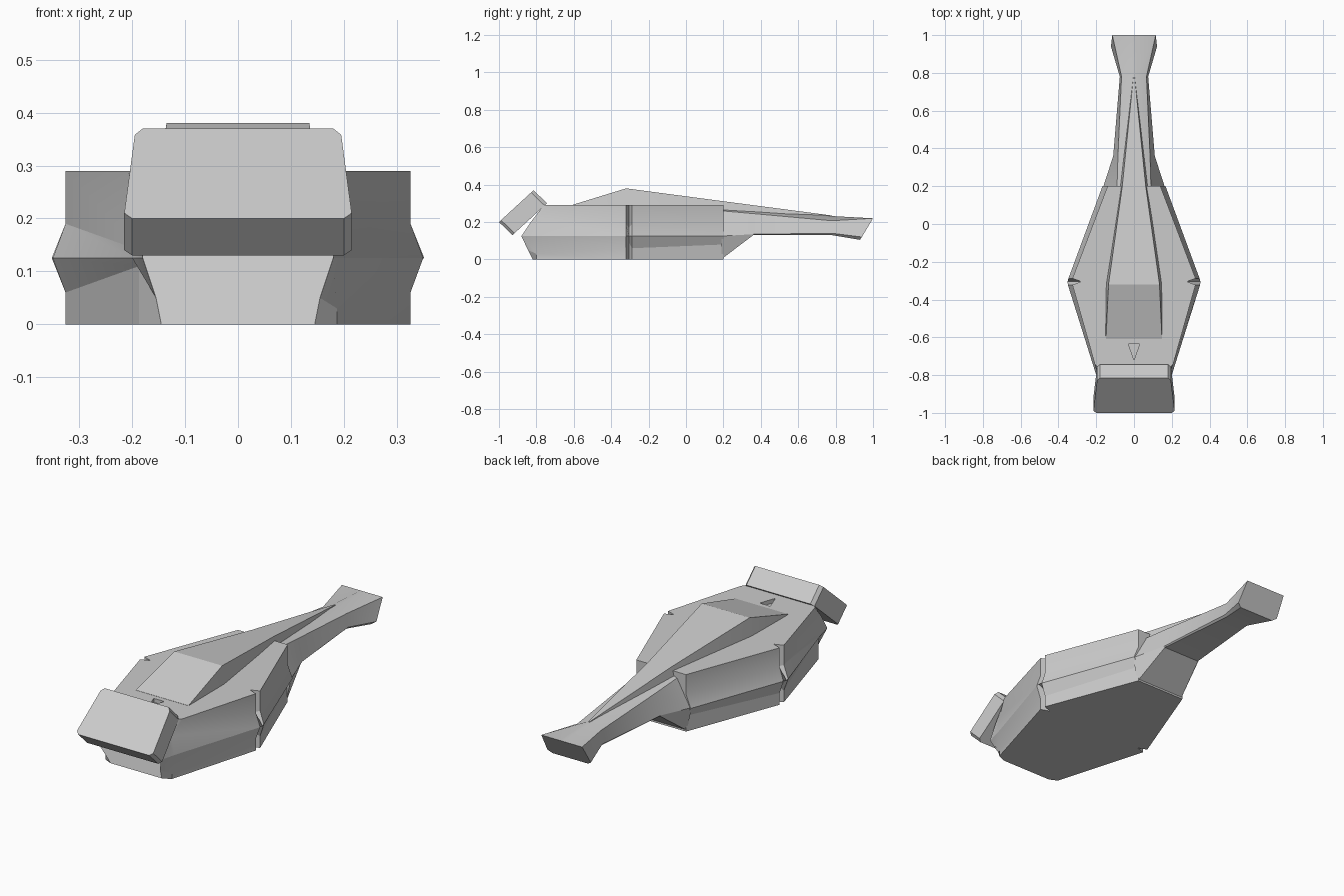
import bpy, bmesh
from math import radians

cube = bpy.data.objects.get("Cube")
if cube:
    bpy.data.objects.remove(cube, do_unlink=True)

hull_grey = bpy.data.materials.new("hull grey")
hull_grey.use_nodes = True
colour = (0.6, 0.6, 0.6, 1)
hull_grey.diffuse_color = colour
hull_grey.node_tree.nodes["Principled BSDF"].inputs["Base Color"].default_value = colour


def loft(name, rings):
    """Skin closed rings of points into a capped solid."""
    bm = bmesh.new()
    rows = [[bm.verts.new(p) for p in ring] for ring in rings]
    count = len(rows[0])
    for a, b in zip(rows, rows[1:]):
        for i in range(count):
            j = (i + 1) % count
            bm.faces.new((a[i], a[j], b[j], b[i]))
    bm.faces.new(rows[0])
    bm.faces.new(rows[-1])
    bmesh.ops.recalc_face_normals(bm, faces=bm.faces)
    mesh = bpy.data.meshes.new(name)
    bm.to_mesh(mesh)
    bm.free()
    mesh.materials.append(hull_grey)
    ob = bpy.data.objects.new(name, mesh)
    bpy.context.collection.objects.link(ob)
    return ob


def select(ob):
    bpy.ops.object.select_all(action='DESELECT')
    ob.select_set(True)
    bpy.context.view_layer.objects.active = ob


def mirrored(half, other=None):
    """Close a left half section with its mirror image."""
    return half + [(-x, y, z) for x, y, z in reversed(other or half)]


DECK = 0.29
RIDGE = 0.125


def slab_section(y, slab, upper, ridge, lower):
    return [(slab, y, DECK), (slab, y, upper), (ridge, y, RIDGE),
            (slab, y, lower), (slab, y, 0)]


def shoulder(upper, lower):
    half = slab_section(-0.8, 0.187, upper, 0.2, lower)
    half[0] = (0.208, -0.74, DECK)
    return half


# Body: upper and lower slabs, side ridge and V notches at the widest point
nose = [(0.19, -0.76, DECK), (0.185, -0.83, 0.2), (0.18, -0.88, RIDGE),
        (0.155, -0.845, 0.05), (0.145, -0.82, 0)]
body = loft("body", [
    mirrored(nose),
    mirrored(shoulder(0.22, 0.03), shoulder(0.14, 0.11)),
    mirrored(slab_section(-0.322, 0.326, 0.19, 0.35, 0.06)),
    mirrored(slab_section(-0.305, 0.28, 0.17, 0.352, 0.09)),
    mirrored(slab_section(-0.288, 0.326, 0.19, 0.347, 0.06)),
    mirrored(slab_section(0.2, 0.14, 0.19, 0.167, 0.08)),
])

# Small triangular recess in the deck
recess = [(-0.03, -0.635), (0.03, -0.635), (0, -0.72)]
cutter = loft("recess_cutter", [[(x, y, z) for x, y in recess] for z in (0.27, 0.32)])
cutter.hide_render = True
cut = body.modifiers.new("recess", 'BOOLEAN')
cut.operation = 'DIFFERENCE'
cut.object = cutter
select(body)
bpy.ops.object.modifier_apply(modifier="recess")
bpy.data.objects.remove(cutter, do_unlink=True)

# Tail boom with a flared end
tail = loft("tail", [mirrored(half) for half in (
    [(0.01, 0.19, 0.285), (0.09, 0.19, 0.26), (0.165, 0.19, RIDGE), (0.138, 0.19, 0.002)],
    [(0.01, 0.36, 0.27), (0.085, 0.36, 0.245), (0.11, 0.36, 0.135), (0.105, 0.36, 0.13)],
    [(0.01, 0.78, 0.232), (0.066, 0.78, 0.207), (0.075, 0.78, 0.14), (0.065, 0.78, 0.13)],
    [(0.01, 1.0, 0.22), (0.115, 1.0, 0.22), (0.122, 0.94, 0.12), (0.1, 0.93, 0.105)],
)])

# Raised spine tapering back along the tail
spine = loft("spine", [mirrored([(top, y, z), (base, y, low)]) for y, z, top, base, low in (
    (-0.61, 0.291, 0.148, 0.152, 0.28),
    (-0.32, 0.38, 0.135, 0.148, 0.28),
    (0.2, 0.311, 0.062, 0.075, 0.25),
    (0.78, 0.235, 0.003, 0.006, 0.22),
)])

# Tilted head block with chamfered corners
outline = [(0.18, 1), (0.195, 0.93), (0.215, 0.06), (0.2, 0)]
head = loft("head", [
    mirrored([(x, y + 0.185 * t, z + 0.17 * t) for x, t in outline])
    for y, z in ((-1, 0.2), (-0.928, 0.13))
])

for part in (body, tail, spine, head):
    select(part)
    bpy.ops.object.shade_smooth_by_angle(angle=radians(20))
